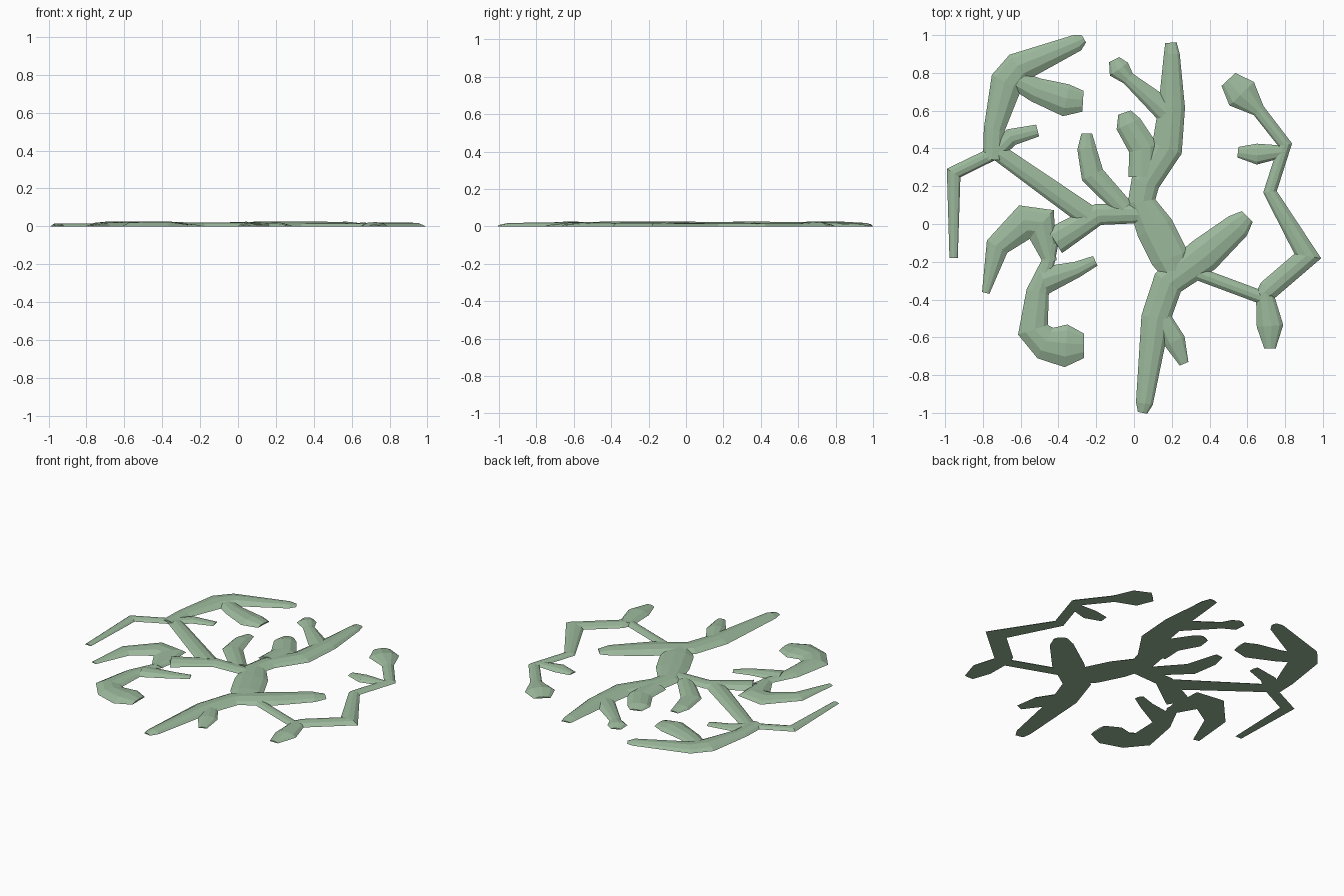
import bpy, bmesh
from mathutils import Vector

green = bpy.data.materials.new("moss_green")
green.diffuse_color = (0.33, 0.48, 0.33, 1)

# half cross-section: (share of half width, share of height)
SECTION = [(-1, 0), (-0.72, 0.62), (-0.12, 1), (0.5, 0.85), (1, 0)]


def branch(name, path, start_tip=False, end_tip=True):
    """Flat-bottomed low-poly branch along (x, y, half width) points."""
    bm = bmesh.new()
    pts = [Vector(p[:2]) for p in path]
    last = len(pts) - 1
    rings = []
    for i, p in enumerate(pts):
        d_in = (p - pts[i - 1]).normalized() if i > 0 else None
        d_out = (pts[i + 1] - p).normalized() if i < last else None
        d_in, d_out = d_in or d_out, d_out or d_in
        t = (d_in + d_out).normalized()
        side = Vector((t.y, -t.x))
        w = path[i][2] * min(1 / max(t.dot(d_in), 0.1), 1.35)
        h = min(0.009 + 0.2 * path[i][2], 0.026)
        if (i == 0 and start_tip) or (i == last and end_tip):
            h *= 0.5
        rings.append([bm.verts.new((p.x + side.x * u * w, p.y + side.y * u * w, v * h))
                      for u, v in SECTION])
    n = len(SECTION)
    for a, b in zip(rings, rings[1:]):
        for k in range(n):
            j = (k + 1) % n
            bm.faces.new((a[k], a[j], b[j], b[k]))
    bm.faces.new(rings[0])
    bm.faces.new(rings[-1])
    bmesh.ops.recalc_face_normals(bm, faces=bm.faces)
    me = bpy.data.meshes.new(name)
    bm.to_mesh(me)
    bm.free()
    me.materials.append(green)
    ob = bpy.data.objects.new(name, me)
    bpy.context.collection.objects.link(ob)


# central trunk and its upper shoots
branch("trunk", [(.195, .96, .03), (.2, .9, .042), (.2, .62, .07), (.175, .4, .08), (.06, .22, .075),
                 (.04, .12, .07), (.11, -.02, .1), (.19, -.18, .1), (.21, -.25, .07)], True, False)
branch("trunk_side_shoot", [(.05, .25, .08), (.05, .4, .075), (-.03, .53, .068), (-.05, .59, .035)])
branch("upper_twig", [(.18, .59, .065), (-.03, .77, .035), (-.08, .82, .058), (-.105, .87, .03)])
branch("inner_left_twig", [(-.05, .08, .05), (-.22, .26, .06), (-.25, .4, .05), (-.25, .48, .028)])

# lower crossing limb
branch("lower_limb", [(.6, .04, .04), (.55, -.01, .07), (.37, -.165, .095), (.18, -.31, .08),
                      (.115, -.5, .077), (.055, -.95, .045), (.045, -1.0, .025)], True)
branch("lower_twig", [(.14, -.48, .045), (.215, -.62, .058), (.265, -.74, .025)])

# right chain
branch("right_link", [(.33, -.26, .035), (.68, -.39, .035)], False, False)
branch("right_chain", [(.66, -.4, .03), (.71, -.35, .055), (.92, -.17, .055), (.72, .17, .033),
                       (.8, .42, .033), (.66, .6, .035), (.57, .69, .09), (.5, .765, .05)])
branch("right_upper_leaf", [(.8, .385, .03), (.65, .37, .055), (.55, .38, .028)])
branch("right_lower_leaf", [(.69, -.36, .045), (.72, -.54, .07), (.72, -.66, .03)])

# upper left limb
branch("left_arm", [(.04, .055, .05), (-.19, .05, .055), (-.42, -.09, .075)], False, False)
branch("left_diagonal", [(-.24, .04, .06), (-.72, .38, .045)], False, False)
branch("upper_left_limb", [(-.745, .34, .055), (-.74, .5, .055), (-.675, .75, .085),
                           (-.61, .83, .08), (-.3, .96, .045), (-.265, .98, .022)])
branch("upper_left_leaf", [(-.64, .77, .05), (-.52, .71, .065), (-.36, .655, .085), (-.27, .65, .055)])
branch("upper_left_twig", [(-.75, .36, .04), (-.65, .46, .045), (-.51, .495, .032)])
branch("far_left_twig", [(-.75, .37, .035), (-.955, .27, .036), (-.955, -.18, .022)])

# lower left hook
branch("left_hook", [(-.785, -.365, .02), (-.725, -.12, .06), (-.58, .01, .085),
                     (-.49, .0, .08), (-.445, -.2, .035)], True, False)
branch("lower_left_hook", [(-.44, -.1, .04), (-.455, -.2, .035), (-.51, -.36, .06), (-.535, -.56, .075),
                           (-.47, -.63, .085), (-.36, -.645, .113), (-.265, -.645, .065)])
branch("lower_left_twig", [(-.48, -.3, .075), (-.3, -.24, .042), (-.205, -.195, .028)])
